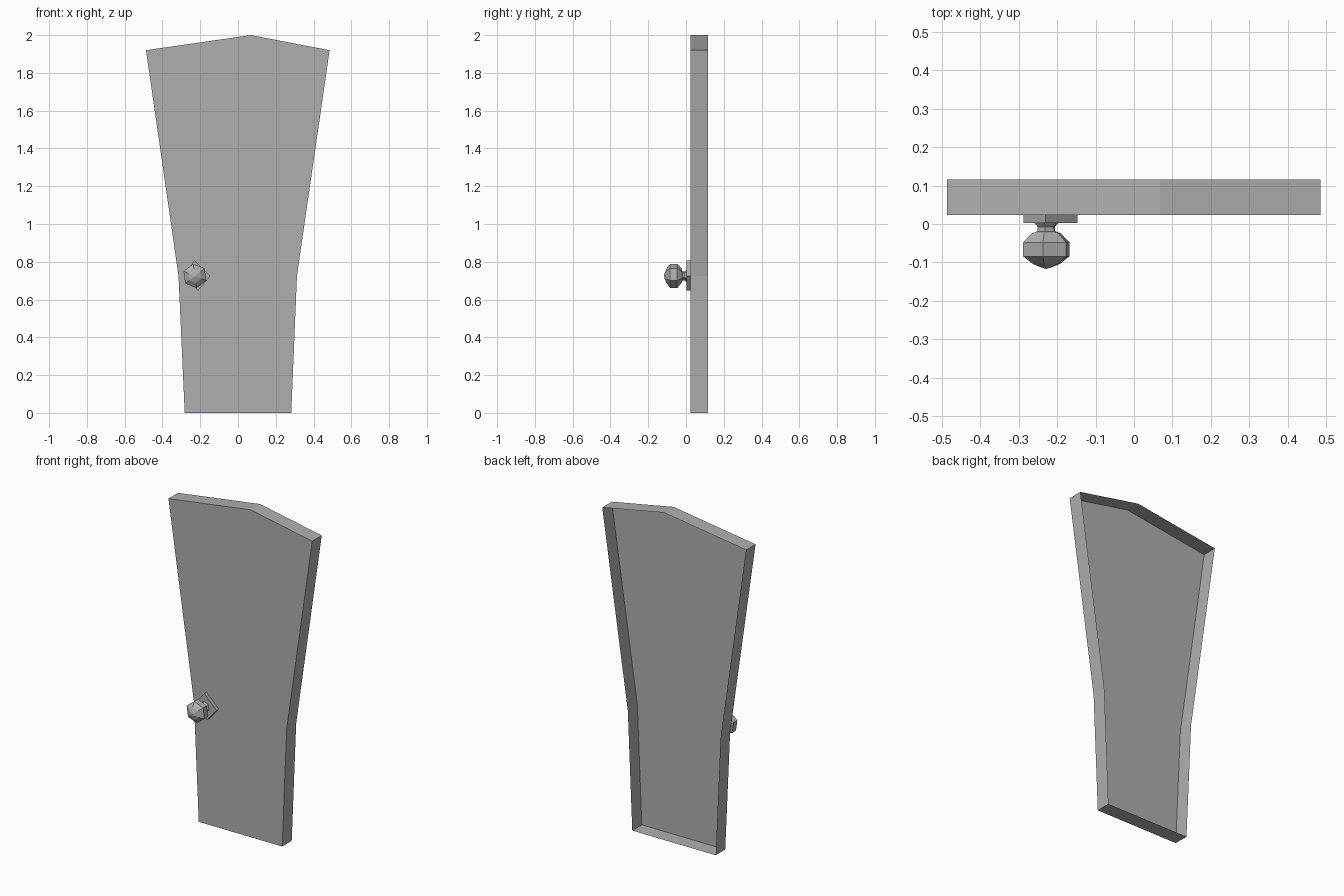
import bpy, bmesh
from math import cos, sin, pi, radians

if "Cube" in bpy.data.objects:
    bpy.data.objects.remove(bpy.data.objects["Cube"])

# Dark grey shared by all parts
grey = bpy.data.materials.new("dark_grey")
grey.diffuse_color = (0.43, 0.43, 0.43, 1)
grey.use_nodes = True
grey.node_tree.nodes["Principled BSDF"].inputs["Base Color"].default_value = grey.diffuse_color


def finish(bm, name):
    bmesh.ops.recalc_face_normals(bm, faces=bm.faces)
    mesh = bpy.data.meshes.new(name)
    bm.to_mesh(mesh)
    bm.free()
    mesh.materials.append(grey)
    obj = bpy.data.objects.new(name, mesh)
    bpy.context.collection.objects.link(obj)
    return obj


def open_backed_slab(name, outline, front, back):
    """Front face plus side walls; the back stays open."""
    bm = bmesh.new()
    f = [bm.verts.new((x, front, z)) for x, z in outline]
    b = [bm.verts.new((x, back, z)) for x, z in outline]
    bm.faces.new(f)
    n = len(outline)
    for i in range(n):
        j = (i + 1) % n
        bm.faces.new((f[i], b[i], b[j], f[j]))
    return finish(bm, name)


def turned_along_y(name, profile, cx, cz, sides, phase=0.0):
    """Low-poly lathe around the y axis, closed by a tip at the front."""
    bm = bmesh.new()
    rings = []
    for y, r in profile:
        rings.append([bm.verts.new((cx + r * cos(phase + 2 * pi * i / sides), y,
                                    cz + r * sin(phase + 2 * pi * i / sides)))
                      for i in range(sides)])
    for a, b in zip(rings, rings[1:]):
        for i in range(sides):
            j = (i + 1) % sides
            bm.faces.new((a[i], a[j], b[j], b[i]))
    tip = bm.verts.new((cx, profile[-1][0] - 0.004, cz))
    for i in range(sides):
        bm.faces.new((rings[-1][i], rings[-1][(i + 1) % sides], tip))
    return finish(bm, name)


# Crooked door panel, hollow from behind
open_backed_slab("door_panel",
                 [(-0.282, 0), (0.282, 0), (0.312, 0.725), (0.485, 1.92),
                  (0.068, 2.0), (-0.487, 1.92), (-0.315, 0.725)],
                 0.024, 0.116)

# Diamond plate behind the knob
open_backed_slab("knob_plate",
                 [(-0.23, 0.807), (-0.287, 0.735), (-0.212, 0.647), (-0.147, 0.724)],
                 0.003, 0.024)

# Faceted knob with a narrow flared neck
turned_along_y("door_knob",
               [(0.003, 0.033), (-0.008, 0.024), (-0.019, 0.025), (-0.024, 0.040),
                (-0.048, 0.065), (-0.084, 0.065), (-0.104, 0.038), (-0.113, 0.014)],
               -0.228, 0.725, 6, radians(38))
